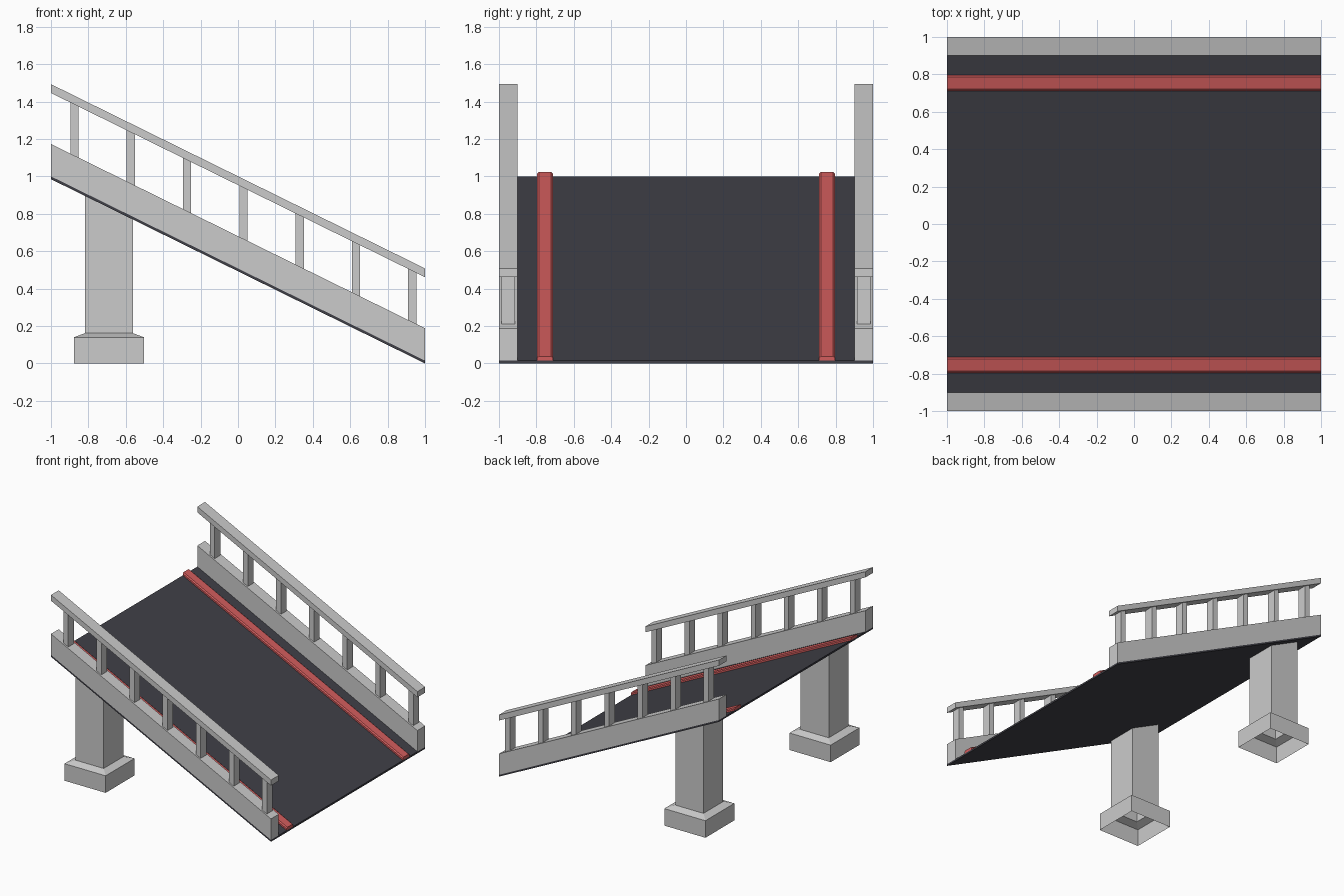
import bpy, bmesh

if "Cube" in bpy.data.objects:
    bpy.data.objects.remove(bpy.data.objects["Cube"])

SLOPE = -0.4925


def deck_z(x):
    return 0.5075 + SLOPE * x


def material(name, color):
    m = bpy.data.materials.new(name)
    m.diffuse_color = color
    m.use_nodes = True
    m.node_tree.nodes["Principled BSDF"].inputs["Base Color"].default_value = m.diffuse_color
    return m


def finish(name, bm, mat=None, mirror=True):
    bmesh.ops.recalc_face_normals(bm, faces=bm.faces)
    mesh = bpy.data.meshes.new(name)
    bm.to_mesh(mesh)
    bm.free()
    obj = bpy.data.objects.new(name, mesh)
    bpy.context.collection.objects.link(obj)
    if mat:
        mesh.materials.append(mat)
    if mirror:
        mod = obj.modifiers.new("Mirror", 'MIRROR')
        mod.use_axis = (False, True, False)
        mod.use_mirror_merge = False
    return obj


def loft(bm, rings, caps=True):
    loops = [[bm.verts.new(p) for p in ring] for ring in rings]
    for a, b in zip(loops, loops[1:]):
        n = len(a)
        for i in range(n):
            bm.faces.new((a[i], a[(i + 1) % n], b[(i + 1) % n], b[i]))
    if caps:
        bm.faces.new(loops[0])
        bm.faces.new(loops[-1])


def sloped(bm, profile, x0=-1, x1=1):
    """Sweep a (y, height above deck) profile down the slope."""
    loft(bm, [[(x, y, deck_z(x) + h) for y, h in profile] for x in (x0, x1)])


def rect(y0, y1, h0, h1):
    return [(y0, h0), (y1, h0), (y1, h1), (y0, h1)]


asphalt = material("asphalt", (0.05, 0.05, 0.063, 1))
red = material("red_paint", (0.65, 0.11, 0.11, 1))

# Thin road deck
bm = bmesh.new()
sloped(bm, rect(-1, 1, -0.015, 0))
finish("road_deck", bm, asphalt, mirror=False)

# Solid side walls and handrails
for name, h0, h1 in (("side_wall", 0, 0.173), ("handrail", 0.446, 0.493)):
    bm = bmesh.new()
    sloped(bm, rect(0.9, 1, h0, h1))
    finish(name, bm)

# Chamfered red strips
bm = bmesh.new()
sloped(bm, [(0.711, 0), (0.797, 0), (0.797, 0.015),
            (0.787, 0.023), (0.721, 0.023), (0.711, 0.015)])
finish("red_strip", bm, red)

# Railing posts
bm = bmesh.new()
for i in range(7):
    x = -0.874 + i * 0.301
    sloped(bm, rect(0.914, 0.987, 0.173, 0.446), x - 0.022, x + 0.022)
finish("railing_posts", bm)

# Hollow pillars on chamfered footings, cut to the deck slope
PX, PY = -0.69, 0.813
corners = [(-1, -1), (1, -1), (1, 1), (-1, 1)]
rings = [[(PX + sx * r, PY + sy * r, z) for sx, sy in corners]
         for r, z in ((0.187, 0), (0.187, 0.14), (0.128, 0.162))]
rings.append([(PX + sx * 0.128, PY + sy * 0.128,
               deck_z(PX + sx * 0.128) - 0.015) for sx, sy in corners])
bm = bmesh.new()
loft(bm, rings, caps=False)
finish("support_pillar", bm)
